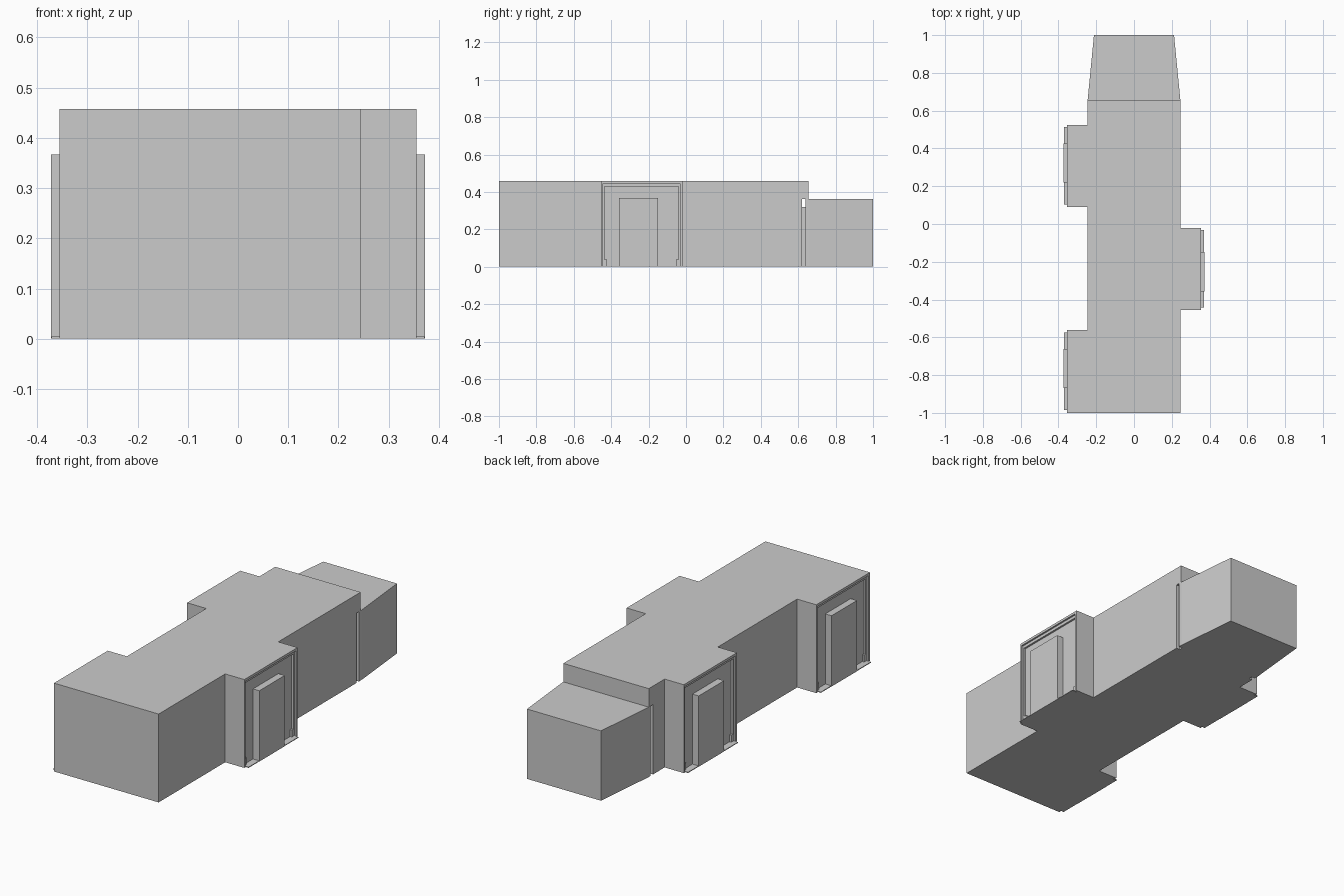
import bpy, bmesh

if "Cube" in bpy.data.objects:
    bpy.data.objects.remove(bpy.data.objects["Cube"])

HEIGHT, TAIL_H = 0.458, 0.362
HALF, BAY_X = 0.245, 0.355
# side of building, centre y of each bay
BAYS = [(-1, 0.308), (1, -0.238), (-1, -0.78)]


def prism(name, outline, z0, z1):
    """Extrude a plan outline between two heights."""
    bm = bmesh.new()
    base = bm.faces.new([bm.verts.new((x, y, z0)) for x, y in outline])
    top = bmesh.ops.extrude_face_region(bm, geom=[base])["geom"]
    for v in top:
        if isinstance(v, bmesh.types.BMVert):
            v.co.z = z1
    bmesh.ops.recalc_face_normals(bm, faces=bm.faces[:])
    mesh = bpy.data.meshes.new(name)
    bm.to_mesh(mesh)
    bm.free()
    obj = bpy.data.objects.new(name, mesh)
    bpy.context.collection.objects.link(obj)
    return obj


def box(name, xa, xb, ya, yb, za, zb):
    return prism(name, [(xa, ya), (xb, ya), (xb, yb), (xa, yb)], za, zb)


def cut(target, cutter):
    mod = target.modifiers.new("cut", 'BOOLEAN')
    mod.operation, mod.solver, mod.object = 'DIFFERENCE', 'EXACT', cutter
    bpy.context.view_layer.objects.active = target
    bpy.ops.object.modifier_apply(modifier=mod.name)
    bpy.data.objects.remove(cutter)


# Main hall with three side bays
hall = prism("hall", [
    (-BAY_X, -1), (HALF, -1), (HALF, -0.455), (BAY_X, -0.455),
    (BAY_X, -0.02), (HALF, -0.02), (HALF, 0.655), (-HALF, 0.655),
    (-HALF, 0.525), (-BAY_X, 0.525), (-BAY_X, 0.09), (-HALF, 0.09),
    (-HALF, -0.56), (-BAY_X, -0.56)], 0, HEIGHT)

# Undercut below the rear roof lip
cut(hall, box("lip_cutter", -0.5, 0.5, 0.62, 0.8, -0.1, TAIL_H))

for i, (s, c) in enumerate(BAYS, 1):
    # Stepped recess in the bay face
    for half, top, depth in ((0.207, 0.445, 0.346), (0.198, 0.43, 0.336)):
        cut(hall, box("recess_cutter", s * depth, s * 0.5,
                      c - half, c + half, -0.1, top))
    # Door slab, sill and corner blocks
    d = c - s * 0.015
    box(f"bay_door_{i}", s * 0.33, s * 0.372, d - 0.104, d + 0.104, 0, 0.367)
    box(f"bay_sill_{i}", s * 0.33, s * 0.371, c - 0.205, c + 0.205, 0, 0.004)
    for side in (-1, 1):
        box(f"bay_corner_block_{i}", s * 0.33, s * 0.346,
            c + side * 0.185, c + side * 0.2, 0, 0.04)

# Tapered rear annex and the collar that joins it to the hall
prism("rear_annex", [(-HALF, 0.64), (HALF, 0.64), (HALF, 0.66), (0.212, 1),
                     (-0.212, 1), (-HALF, 0.66)], 0, TAIL_H)
box("rear_collar", -0.225, 0.225, 0.61, 0.65, 0, 0.32)
